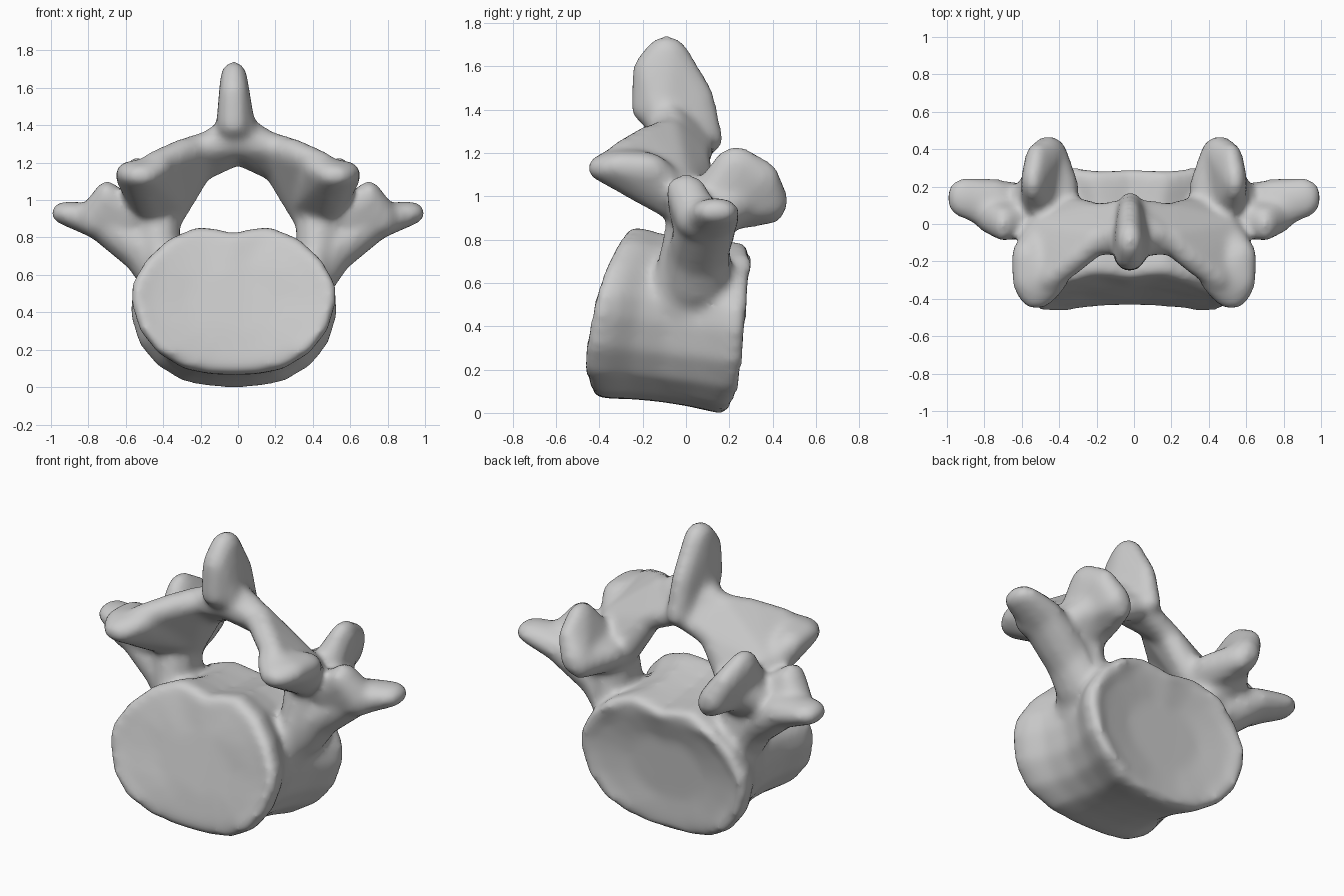
import bpy, bmesh

bone = bmesh.new()

# unit sphere directions used for every rounded knob
tmp = bmesh.new()
bmesh.ops.create_icosphere(tmp, subdivisions=2, radius=1.0)
DIRS = [v.co.normalized() for v in tmp.verts]
tmp.free()


def add_to_bone(bm):
    bmesh.ops.recalc_face_normals(bm, faces=bm.faces[:])
    me = bpy.data.meshes.new("tmp")
    bm.to_mesh(me)
    bm.free()
    bone.from_mesh(me)
    bpy.data.meshes.remove(me)


def hull(knobs, sides=(1, -1)):
    """Skin around ellipsoid knobs (x, y, z, rx[, ry, rz]), mirrored in x."""
    for s in sides:
        bm = bmesh.new()
        for k in knobs:
            r = k[3:] if len(k) > 4 else (k[3],) * 3
            for d in DIRS:
                bm.verts.new((s * (k[0] + d.x * (r[0] + .006)),
                              k[1] + d.y * (r[1] + .006), k[2] + d.z * (r[2] + .006)))
        bmesh.ops.convex_hull(bm, input=bm.verts[:])
        loose = [v for v in bm.verts if not v.link_faces]
        bmesh.ops.delete(bm, geom=loose, context='VERTS')
        add_to_bone(bm)


def chain(knobs):
    for a, b in zip(knobs, knobs[1:]):
        hull([a, b])


def interp(z, table):
    if z <= table[0][0]:
        return table[0][1]
    for (z0, y0), (z1, y1) in zip(table, table[1:]):
        if z <= z1:
            return y0 + (y1 - y0) * (z - z0) / (z1 - z0)
    return table[-1][1]


# body: half outline (x, z), swept from the tilted front face to the back face
HALF = [(0, .83), (.08, .85), (.19, .867), (.35, .8), (.47, .69), (.545, .56), (.55, .46),
        (.505, .31), (.41, .19), (.27, .105), (.13, .078), (0, .073)]
OUTLINE = HALF + [(-x, z) for x, z in HALF[-2:0:-1]]
FRONT = [(.08, -.43), (.2, -.475), (.35, -.46), (.6, -.405), (.75, -.34), (.86, -.26)]
BACK = [(.0, .19), (.1, .25), (.3, .27), (.6, .295), (.72, .312), (.78, .275)]
# (depth, x scale, z scale, extra y)
RINGS = [(0, .45, .45, .055), (0, .8, .8, .025), (0, .95, .95, 0), (.05, 1, 1, 0), (.15, .98, .99, 0),
         (.3, .88, .965, 0), (.5, .83, .955, 0), (.7, .88, .965, 0), (.87, .99, .99, 0),
         (.95, 1.01, 1, 0), (1, .95, .95, 0), (1, .8, .8, -.03), (1, .45, .45, -.06)]
bm = bmesh.new()
loops = []
for t, sx, sz, dy in RINGS:
    loop = []
    for x, z in OUTLINE:
        zz = .46 + (z - .46) * sz
        y = interp(zz, FRONT) * (1 - t) + interp(zz - .08, BACK) * t + dy
        loop.append(bm.verts.new((-.023 + x * sx, y, zz - .08 * t)))
    loops.append(loop)
for a, b in zip(loops, loops[1:]):
    for i in range(len(a)):
        j = (i + 1) % len(a)
        bm.faces.new((a[i], a[j], b[j], b[i]))
bm.faces.new(loops[0])
bm.faces.new(loops[-1])
add_to_bone(bm)

# pedicles
hull([(.39, .03, .5, .07, .2, .1), (.43, .05, .72, .11, .15, .1), (.44, .05, .92, .13, .13, .1)])

# transverse processes with their upper bump
chain([(.43, .05, .58, .09, .15, .1), (.53, .06, .75, .09, .14, .14),
       (.74, .1, .885, .09, .14, .095), (.915, .14, .93, .085, .105, .06)])
hull([(.58, .03, .9, .1), (.7, .0, 1.03, .06, .09, .07), (.76, .05, .9, .1)])

# laminae
hull([(0, -.1, 1.32, .08), (0, .07, 1.25, .06), (.2, -.08, 1.28, .075), (.2, .05, 1.16, .06)])
hull([(.2, -.08, 1.28, .075), (.2, .05, 1.16, .06), (.31, -.18, 1.25, .07),
      (.45, -.29, 1.19, .065), (.38, .07, .92, .09), (.5, -.03, 1.05, .07)])

# inferior articular processes
hull([(.36, -.03, 1.0, .07), (.57, -.18, 1.13, .085, .1, .07), (.57, -.3, 1.14, .08, .1, .065),
      (.52, -.37, 1.13, .1, .085, .06), (.42, -.31, 1.17, .06), (.47, .0, .95, .09)])

# superior articular processes: floor and outer wall of the cupped facet
hull([(.4, .1, .93, .1), (.36, .2, .95, .06, .08, .07), (.43, .37, .95, .07, .09, .08)])
hull([(.5, .1, .96, .1), (.54, .23, 1.14, .06, .1, .09), (.52, .34, 1.08, .06, .09, .09),
      (.46, .38, .98, .08, .09, .09)])
# web between pedicle, transverse and superior articular processes
hull([(.46, .1, .85, .1), (.58, .12, .9, .09), (.5, .24, .98, .09)])

# spinous process with flared root
hull([(-.023, -.09, 1.65, .07, .1, .09), (-.023, -.17, 1.57, .075, .075, .09),
      (-.023, .05, 1.44, .06, .08, .1), (-.023, -.18, 1.4, .075, .07, .06),
      (-.02, .1, 1.26, .06, .07, .06), (-.01, -.12, 1.35, .11, .06, .06)], sides=(1,))
hull([(0, -.1, 1.41, .06), (.12, -.06, 1.32, .07), (0, .05, 1.28, .06)])

# fuse everything into one smooth bone
mesh = bpy.data.meshes.new("vertebra")
bone.to_mesh(mesh)
bone.free()
obj = bpy.data.objects.new("vertebra", mesh)
bpy.context.collection.objects.link(obj)
rm = obj.modifiers.new("fuse", 'REMESH')
rm.mode = 'VOXEL'
rm.voxel_size = .02
rm.use_smooth_shade = True
sm = obj.modifiers.new("soften", 'SMOOTH')
sm.factor = .5
sm.iterations = 14
